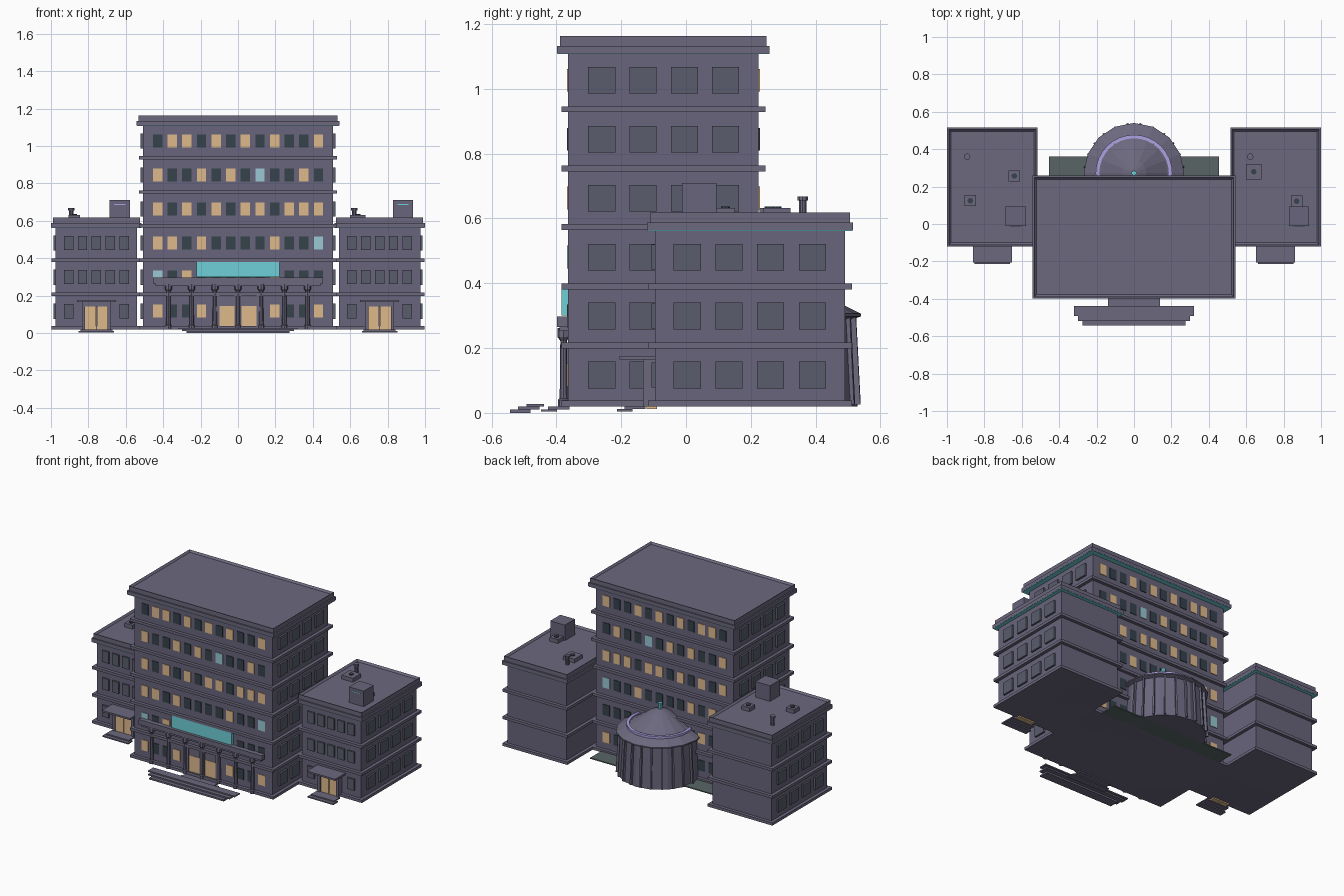
import bpy, bmesh, math
from mathutils import Matrix

if "Cube" in bpy.data.objects:
    bpy.data.objects.remove(bpy.data.objects["Cube"])


def mat(name, r, g, b):
    m = bpy.data.materials.new(name)
    m.diffuse_color = (r, g, b, 1)
    m.use_nodes = True
    m.node_tree.nodes["Principled BSDF"].inputs["Base Color"].default_value = m.diffuse_color
    return m


WALL = mat("wall", .14, .13, .20)
TRIM = mat("trim", .15, .14, .21)
GLASS = mat("grey_glass", .10, .11, .15)
DARK = mat("dark_glass", .035, .055, .07)
LIT = mat("lit_glass", .73, .49, .26)
BLUE = mat("blue_glass", .32, .58, .66)
CYAN = mat("cyan_glow", .16, .63, .69)
LILAC = mat("lilac_glow", .43, .36, .75)
GREEN = mat("planting", .10, .13, .13)


def finish(name, bm, m):
    bmesh.ops.recalc_face_normals(bm, faces=bm.faces)
    me = bpy.data.meshes.new(name)
    bm.to_mesh(me)
    bm.free()
    me.materials.append(m)
    ob = bpy.data.objects.new(name, me)
    bpy.context.collection.objects.link(ob)
    return ob


def boxes(name, items, m):
    """Each item is x0, x1, y0, y1, z0, z1."""
    bm = bmesh.new()
    for x0, x1, y0, y1, z0, z1 in items:
        M = Matrix.Translation(((x0 + x1) / 2, (y0 + y1) / 2, (z0 + z1) / 2)) @ \
            Matrix.Diagonal((x1 - x0, y1 - y0, z1 - z0, 1))
        bmesh.ops.create_cube(bm, size=1, matrix=M)
    return finish(name, bm, m)


def tray(name, x0, x1, y0, y1, z0, z1, rim, depth, m):
    """Flat roof slab with a raised rim."""
    bm = bmesh.new()
    M = Matrix.Translation(((x0 + x1) / 2, (y0 + y1) / 2, (z0 + z1) / 2)) @ \
        Matrix.Diagonal((x1 - x0, y1 - y0, z1 - z0, 1))
    bmesh.ops.create_cube(bm, size=1, matrix=M)
    bm.normal_update()
    top = next(f for f in bm.faces if f.normal.z > .9)
    bmesh.ops.inset_region(bm, faces=[top], thickness=rim)
    bmesh.ops.translate(bm, verts=top.verts, vec=(0, 0, -depth))
    return finish(name, bm, m)


def lathe(name, profile, centres, n, m):
    """Turned solid from (radius, z) points, repeated at each centre."""
    bm = bmesh.new()
    for cx, cy, cz in centres:
        rings = [[bm.verts.new((cx + r * math.cos(2 * math.pi * i / n),
                                cy + r * math.sin(2 * math.pi * i / n), cz + z))
                  for i in range(n)] for r, z in profile]
        for a, b in zip(rings, rings[1:]):
            for i in range(n):
                j = (i + 1) % n
                bm.faces.new((a[i], a[j], b[j], b[i]))
        bm.faces.new(rings[0][::-1])
        bm.faces.new(rings[-1])
    return finish(name, bm, m)


ROWS = [.117, .299, .481, .663, .845, 1.027]
BANDS = [.208, .39, .574, .754, .937]


def block(name, x0, x1, y0, y1, top, nb):
    """Walls, floor bands, cornice, light line and parapet."""
    boxes(name + "_walls", [(x0, x1, y0, y1, .02, top + .01)], WALL)
    e = .021
    boxes(name + "_bands", [(x0 - e, x1 + e, y0 - e, y1 + e, z - .009, z + .009)
                            for z in BANDS[:nb] + [.029]], TRIM)
    e = .034 if nb > 3 else .024
    boxes(name + "_light_line", [(x0 - e + .001, x1 + e - .001, y0 - e + .001, y1 + e - .001,
                                  top - .003, top + .002)], CYAN)
    boxes(name + "_cornice", [(x0 - e, x1 + e, y0 - e, y1 + e, top, top + .023)], TRIM)
    e -= .009
    tray(name + "_parapet", x0 - e, x1 + e, y0 - e, y1 + e, top + .023, top + .053, .016, .012, TRIM)


# central tower
block("tower", -.508, .508, -.364, .224, 1.11, 5)
boxes("tower_side_windows", [(min(s * .5, s * .521), max(s * .5, s * .521), y - .042, y + .042, z - .041, z + .041)
                             for s in (-1, 1) for z in ROWS for y in (-.26, -.133, -.005, .122)], GLASS)
# lit and unlit tower windows: d dark, L lit, C blue, - none
PATTERN = ["LddL----LddL", "CdLdddddLddd", "LLdLddddLddC", "LdLdLdLLdLLL", "LddLdLdCddLd", "dLLdLdLdLddL"]
for key, m, label in (("d", DARK, "dark"), ("L", LIT, "lit"), ("C", BLUE, "blue")):
    items = []
    for z, row in zip(ROWS, PATTERN):
        for i, c in enumerate(row):
            if c == key:
                x = -.43 + i * .0782
                for ya, yb in ((-.368, -.35), (.21, .228)):
                    items.append((x - .025, x + .025, ya, yb, z - .035, z + .035))
    boxes("tower_%s_windows" % label, items, m)

# main entrance
boxes("main_door_glass", [(-.1, -.018, -.374, -.35, .037, .145), (.018, .1, -.374, -.35, .037, .145)], LIT)
boxes("main_door_frame", [(-.115, -.1, -.38, -.35, .03, .2), (.1, .115, -.38, -.35, .03, .2),
                          (-.018, .018, -.38, -.35, .03, .2), (-.115, .115, -.372, -.35, .145, .2)], TRIM)
cols = [(-.372 + i * .124, -.378, 0) for i in range(7)]
lathe("portico_columns", [(.017, .02), (.017, .04), (.012, .045), (.010, .222), (.019, .235), (.019, .262)],
      cols, 8, TRIM)
boxes("portico_beam", [(-.455, .455, -.398, -.36, .265, .297), (-.44, .44, -.39, -.36, .252, .265)], TRIM)
boxes("blank_sign_panel", [(-.222, .222, -.384, -.36, .3, .382)], CYAN)
boxes("main_steps", [(-.275, .275, -.543, -.48, 0, .011), (-.3, .3, -.518, -.452, .011, .02),
                     (-.32, .32, -.492, -.438, .02, .028), (-.138, .138, -.447, -.398, .004, .011),
                     (-.12, .12, -.426, -.36, .011, .019)], TRIM)

# two wings
for s, side in ((-1, "left"), (1, "right")):
    c = s * .757
    n = side + "_wing"
    block(n, c - .218, c + .218, -.096, .491, .565, 2)
    xo = c + s * .218
    w = [(min(xo - s * .01, xo + s * .012), max(xo - s * .01, xo + s * .012), y - .042, y + .042, z - .041, z + .041)
         for z in ROWS[:3] for y in (.004, .133, .261, .39)]
    w += [(c + k * .074 - .025, c + k * .074 + .025, -.106, -.09, z - .038, z + .038)
          for z in ROWS[:3] for k in range(-2, 3) if z > .2 or abs(k) == 2]
    boxes(n + "_windows", w, GLASS)
    # side entrance
    boxes(n + "_door_glass", [(c - .06, c - .002, -.122, -.09, .012, .142), (c + .002, c + .06, -.122, -.09, .012, .142)], LIT)
    boxes(n + "_door_frame", [(c - .078, c - .06, -.132, -.09, .02, .165), (c + .06, c + .078, -.132, -.09, .02, .165),
                              (c - .06, c + .06, -.128, -.09, .142, .165)], TRIM)
    boxes(n + "_canopy", [(c - .104, c + .104, -.205, -.09, .165, .176)], TRIM)
    boxes(n + "_steps", [(c - .095, c + .095, -.213, -.165, .004, .012), (c - .085, c + .085, -.19, -.125, .012, .02)], TRIM)
    # roof equipment
    bx = c + .125
    boxes(n + "_roof_house", [(bx - .054, bx + .054, -.012, .094, .6, .71)], WALL)
    boxes(n + "_roof_house_light", [(bx - .03, bx + .03, -.014, -.01, .685, .69)], CYAN if s > 0 else LILAC)
    units = [(-.64, .257, .03), (-.875, .125, .03)] if s < 0 else [(.64, .28, .042), (.87, .122, .03)]
    boxes(n + "_air_units", [(x - h, x + h, y - h, y + h, .6, .632) for x, y, h in units], TRIM)
    lathe(n + "_air_fans", [(.015, .63), (.015, .637)], [(x, y, 0) for x, y, h in units], 10, DARK)
    lathe(n + "_vent_pipe", [(.012, .6), (.012, .655), (.017, .655), (.017, .668)], [(c - .135, .36, 0)], 10, TRIM)

# rear rotunda and planting
boxes("planting_strip", [(-.455, .455, .21, .36, .02, .027)], GREEN)
R = (0, .272, 0)
lathe("rotunda_drum", [(.258, .02), (.243, .3)], [R], 16, WALL)
lathe("rotunda_roof", [(.24, .288), (.268, .298), (.268, .306), (.21, .335), (.18, .345),
                       (.065, .425), (.02, .445)], [R], 16, TRIM)
lathe("rotunda_light_ring", [(.205, .33), (.205, .35), (.186, .35), (.186, .33)], [R], 32, LILAC)
lathe("rotunda_finial", [(.014, .43), (.014, .485)], [R], 8, CYAN)
bm = bmesh.new()
for i in range(12):
    a = math.radians(7 + i * 15.1)
    M = Matrix.Translation(R) @ Matrix.Rotation(a, 4, "Z") @ Matrix.Translation((.25, 0, .16)) @ \
        Matrix.Rotation(math.radians(-3), 4, "Y") @ Matrix.Diagonal((.024, .01, .27, 1))
    bmesh.ops.create_cube(bm, size=1, matrix=M)
finish("rotunda_ribs", bm, TRIM)
